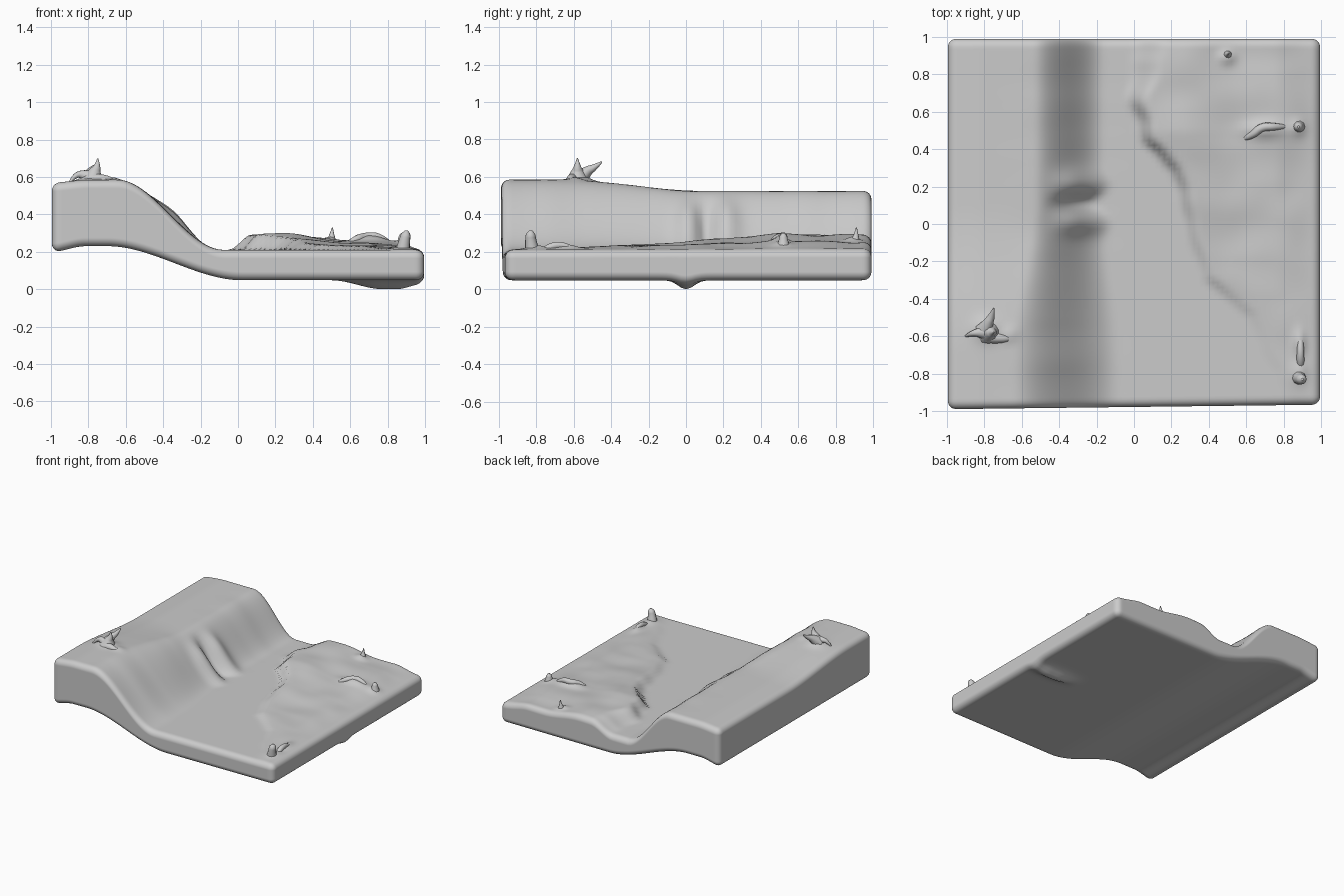
import bpy, bmesh, math
from mathutils import Vector, noise

if "Cube" in bpy.data.objects:
    bpy.data.objects.remove(bpy.data.objects["Cube"], do_unlink=True)

stone = bpy.data.materials.new("plain grey")
stone.use_nodes = True
grey = (0.6, 0.6, 0.6, 1)
stone.diffuse_color = grey
stone.node_tree.nodes["Principled BSDF"].inputs["Base Color"].default_value = grey


def ramp(a, b, x):
    t = min(max((x - a) / (b - a), 0), 1)
    return t * t * (3 - 2 * t)


def bump(x, y, cx, cy, sx, sy):
    return math.exp(-((x - cx) / sx) ** 2 - ((y - cy) / sy) ** 2)


def along(points, t):
    """Piecewise linear value through (position, value) pairs."""
    for (a, va), (b, vb) in zip(points, points[1:]):
        if t <= b:
            return va + (vb - va) * max(0, (t - a) / (b - a))
    return points[-1][1]


# Plateau outline (x by y) and rise (height by y)
shore = [(-1, 0.82), (-0.85, 0.74), (-0.5, 0.58), (-0.3, 0.36), (-0.1, 0.28),
         (0.2, 0.21), (0.3, 0.18), (0.45, 0.03), (0.65, -0.04), (1, -0.02)]
rise = [(-1, 0), (-0.85, 0.015), (-0.5, 0.03), (0, 0.05), (0.5, 0.085), (1, 0.08)]
# Small mounds under the spikes: x, y, x spread, y spread, height
mounds = [(-0.79, -0.57, 0.07, 0.06, 0.03), (-0.67, -0.6, 0.04, 0.04, 0.015),
          (0.5, 0.9, 0.04, 0.04, 0.025), (0.7, 0.51, 0.1, 0.04, 0.03),
          (0.88, 0.52, 0.04, 0.04, 0.02), (0.89, -0.82, 0.04, 0.06, 0.02),
          (0.89, -0.66, 0.03, 0.07, 0.025)]


def top(x, y):
    back = ramp(-0.7, 0.1, y)
    shift = (0.05 * bump(0, y, 0, 0.22, 1, 0.07) + 0.05 * bump(0, y, 0, 0.01, 1, 0.07)
             - 0.05 * bump(0, y, 0, 0.11, 1, 0.04))
    shift *= ramp(-0.5, -0.3, x)
    crest = 0.585 - 0.06 * back
    fall = ramp(-0.65 + 0.11 * back, -0.08 - 0.08 * back, x - shift)
    z = crest + (0.21 - crest) * fall
    z -= 0.015 * ramp(-0.8, -1, x)
    # ripple down the slope
    z += 0.008 * noise.noise(Vector((x, y * 6, 0))) * bump(x, 0, -0.4, 0, 0.2, 1)
    # raised plateau, fading to the right edge
    edge = along(shore, y) + 0.02 * noise.noise(Vector((3, y * 8, 1)))
    soft = 0.1 + 0.1 * ramp(0.5, 1, y)
    plateau = ramp(edge, edge + soft, x) * along(rise, y)
    plateau *= 1 - 0.45 * ramp(0.25, 0.6, x) - 0.5 * ramp(0.75, 1, x)
    plateau += 0.012 * noise.noise(Vector((x * 4, y * 5, 2))) * ramp(edge, edge + 0.2, x) * ramp(1, 0.8, x)
    return z + plateau + sum(h * bump(x, y, cx, cy, sx, sy) for cx, cy, sx, sy, h in mounds)


def bottom(x, y):
    z = 0.23 - 0.182 * ramp(-0.7, 0.02, x) - 0.03 * ramp(-0.82, -1, x)
    keel = ramp(0.5, 0.78, x) * (1 - 0.6 * ramp(0.85, 1, x))
    return z - 0.048 * keel * bump(0, y, 0, 0, 1, 0.06)


# Terrain slab: a finely divided block fitted between the two surfaces, edges rounded
bm = bmesh.new()
bmesh.ops.create_cube(bm, size=2)
bmesh.ops.subdivide_edges(bm, edges=bm.edges[:], cuts=89, use_grid_fill=True)
ROUND = 0.045
for v in bm.verts:
    # denser towards the rim
    u, w = (0.6 * c + 0.4 * math.sin(c * math.pi / 2) for c in v.co.xy)
    low, high = bottom(u, w), top(u, w)
    half = (high - low) / 2
    p = Vector((u, w, v.co.z * half))
    size = (1, 0.99, half)
    p.y *= size[1]
    core = Vector([min(max(c, ROUND - s), s - ROUND) for c, s in zip(p, size)])
    d = p - core
    if d.length > 0:
        p = core + d.normalized() * ROUND
    if p.y < 0:
        p.y *= 1 - 0.012 * (1 + p.x)
    v.co = (p.x * 0.995, p.y, p.z + (low + high) / 2)
mesh = bpy.data.meshes.new("terrain_slab")
bm.to_mesh(mesh)
bm.free()
mesh.materials.append(stone)
mesh.shade_smooth()
slab = bpy.data.objects.new("terrain_slab", mesh)
bpy.context.collection.objects.link(slab)


def spike(name, points):
    """Tapered smooth horn through points of x, y, z, radius."""
    curve = bpy.data.curves.new(name, "CURVE")
    curve.dimensions = "3D"
    curve.bevel_depth = 1
    curve.bevel_resolution = 3
    curve.use_fill_caps = True
    line = curve.splines.new("NURBS")
    line.points.add(len(points) - 1)
    line.use_endpoint_u = True
    line.order_u = 3
    for point, (x, y, z, r) in zip(line.points, points):
        point.co = (x, y, z, 1)
        point.radius = r
    curve.materials.append(stone)
    bpy.context.collection.objects.link(bpy.data.objects.new(name, curve))


# Branching growth on the hill
spike("hill_spike", [(-0.78, -0.58, 0.56, 0.08), (-0.77, -0.58, 0.62, 0.04),
                     (-0.75, -0.58, 0.66, 0.016), (-0.75, -0.58, 0.7, 0.003)])
spike("hill_branch", [(-0.8, -0.57, 0.59, 0.05), (-0.78, -0.53, 0.63, 0.028),
                      (-0.76, -0.49, 0.65, 0.018), (-0.75, -0.45, 0.68, 0.004)])
spike("hill_side_horn", [(-0.8, -0.58, 0.6, 0.04), (-0.84, -0.58, 0.62, 0.02),
                         (-0.88, -0.59, 0.6, 0.012), (-0.9, -0.6, 0.57, 0.006)])
spike("hill_root", [(-0.78, -0.6, 0.58, 0.04), (-0.7, -0.62, 0.6, 0.02),
                    (-0.66, -0.61, 0.57, 0.015)])

# Small growths on the plateau
spike("back_spike", [(0.5, 0.9, 0.24, 0.035), (0.5, 0.91, 0.28, 0.014),
                     (0.505, 0.91, 0.33, 0.003)])
spike("long_ridge", [(0.57, 0.45, 0.23, 0.01), (0.63, 0.47, 0.27, 0.02),
                     (0.68, 0.52, 0.28, 0.024), (0.76, 0.52, 0.285, 0.02),
                     (0.82, 0.52, 0.24, 0.01)])
spike("side_knob", [(0.88, 0.52, 0.2, 0.045), (0.88, 0.52, 0.26, 0.026),
                    (0.88, 0.52, 0.29, 0.02), (0.88, 0.52, 0.3, 0.006)])
spike("front_knob", [(0.88, -0.82, 0.2, 0.04), (0.89, -0.83, 0.26, 0.03),
                     (0.9, -0.83, 0.3, 0.026), (0.9, -0.83, 0.315, 0.006)])
spike("front_ridge", [(0.89, -0.75, 0.21, 0.02), (0.89, -0.68, 0.26, 0.022),
                      (0.89, -0.6, 0.21, 0.012)])
